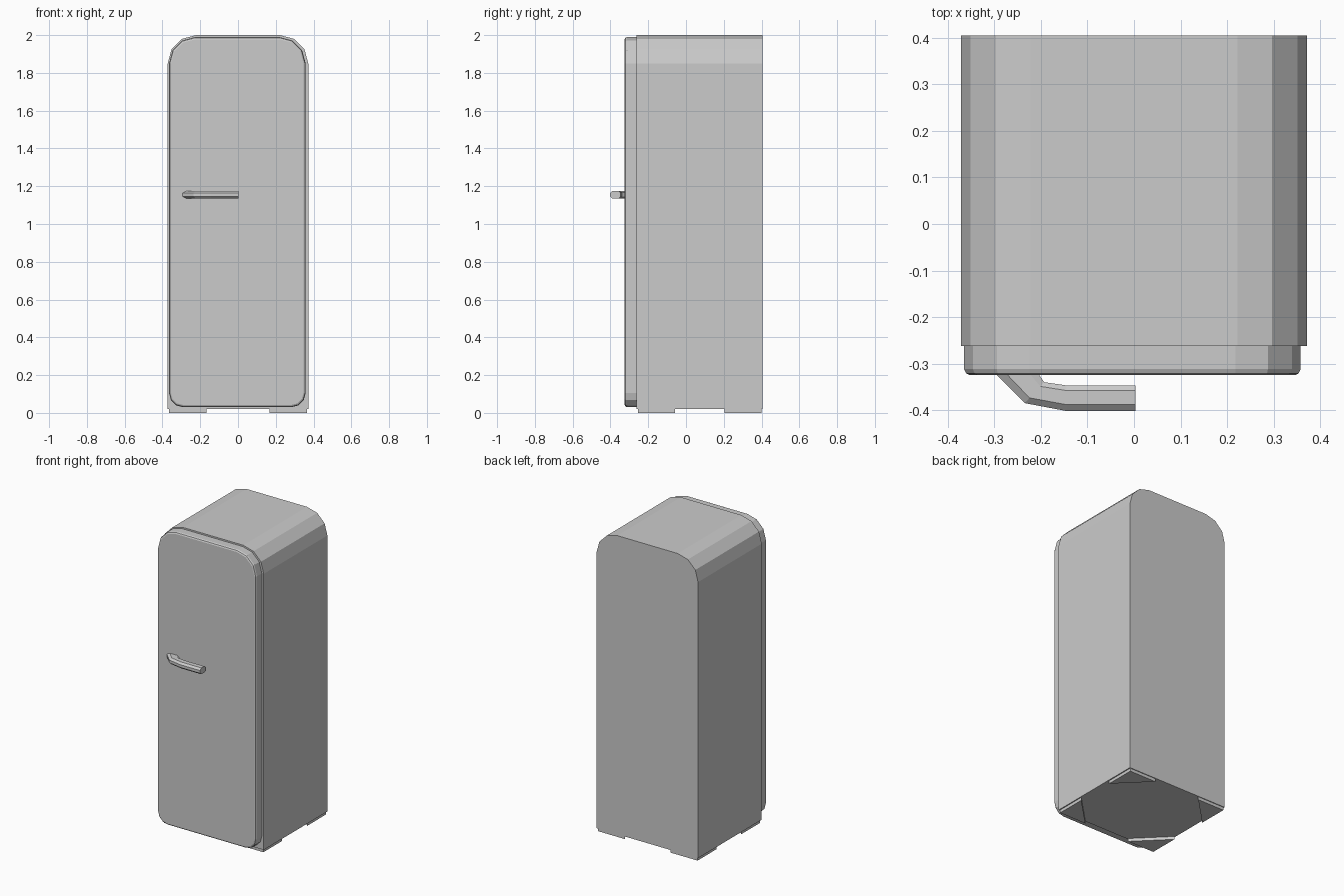
import bpy
from math import sin, cos, radians

if "Cube" in bpy.data.objects:
    bpy.data.objects.remove(bpy.data.objects["Cube"])


def make_object(name, verts, faces):
    mesh = bpy.data.meshes.new(name)
    mesh.from_pydata(verts, [], faces)
    mesh.update()
    ob = bpy.data.objects.new(name, mesh)
    bpy.context.collection.objects.link(ob)
    return ob


def loft(name, rings):
    """Skin a list of equal-length point loops and cap both ends."""
    n = len(rings[0])
    verts = [p for r in rings for p in r]
    faces = [tuple(range(n))[::-1], tuple(range(len(verts) - n, len(verts)))]
    for k in range(len(rings) - 1):
        for i in range(n):
            j = (i + 1) % n
            faces.append((k * n + i, k * n + j, (k + 1) * n + j, (k + 1) * n + i))
    ob = make_object(name, verts, faces)
    # consistent outward normals
    import bmesh
    bm = bmesh.new()
    bm.from_mesh(ob.data)
    bmesh.ops.recalc_face_normals(bm, faces=bm.faces)
    bm.to_mesh(ob.data)
    bm.free()
    return ob


def panel(x0, x1, z0, z1, r_top, r_bottom, y, inset=0.0):
    """Rounded rectangle in the xz plane, three segments per rounded corner."""
    x0, x1, z0, z1 = x0 + inset, x1 - inset, z0 + inset, z1 - inset
    rt, rb = r_top - inset, r_bottom - inset
    corners = [(x1 - rt, z1 - rt, rt, 0), (x0 + rt, z1 - rt, rt, 90)]
    if r_bottom:
        corners += [(x0 + rb, z0 + rb, rb, 180), (x1 - rb, z0 + rb, rb, 270)]
    pts = [(cx + r * cos(radians(a + 30 * k)), y, cz + r * sin(radians(a + 30 * k)))
           for cx, cz, r, a in corners for k in range(4)]
    if not r_bottom:
        pts += [(x0, y, z0), (x1, y, z0)]
    return pts


# cabinet: square at the bottom, rounded shoulders
cab = (-0.372, 0.372, 0.02, 2.0, 0.15, 0)
loft("cabinet", [panel(*cab, -0.262), panel(*cab, 0.405)])

# door: rounded on all corners with a chamfered front rim
door = (-0.365, 0.358, 0.03, 1.99, 0.14, 0.075)
loft("door", [panel(*door, -0.262), panel(*door, -0.312),
              panel(*door, -0.321, 0.004), panel(*door, -0.325, 0.012)])

# handle: bent bar swept along inner and outer outlines
inner = [(-0.205, -0.323), (-0.193, -0.340), (-0.145, -0.347), (0.003, -0.347)]
outer = [(-0.296, -0.323), (-0.235, -0.385), (-0.145, -0.402), (0.003, -0.402)]
section = [(0, -0.013), (0.2, -0.021), (0.75, -0.021), (1, -0.009),
           (1, 0.009), (0.75, 0.021), (0.2, 0.021), (0, 0.013)]
loft("handle", [[(a[0] + (b[0] - a[0]) * t, a[1] + (b[1] - a[1]) * t, 1.155 + h)
                 for t, h in section] for a, b in zip(inner, outer)])

# triangular corner feet
for side, sx in (("left", -1), ("right", 1)):
    for end, y, d in (("front", -0.255, 1), ("back", 0.4, -1)):
        tri = [(sx * 0.365, y), (sx * 0.168, y), (sx * 0.365, y + d * 0.197)]
        loft(f"{end}_{side}_foot", [[(px, py, z) for px, py in tri] for z in (0, 0.022)])
